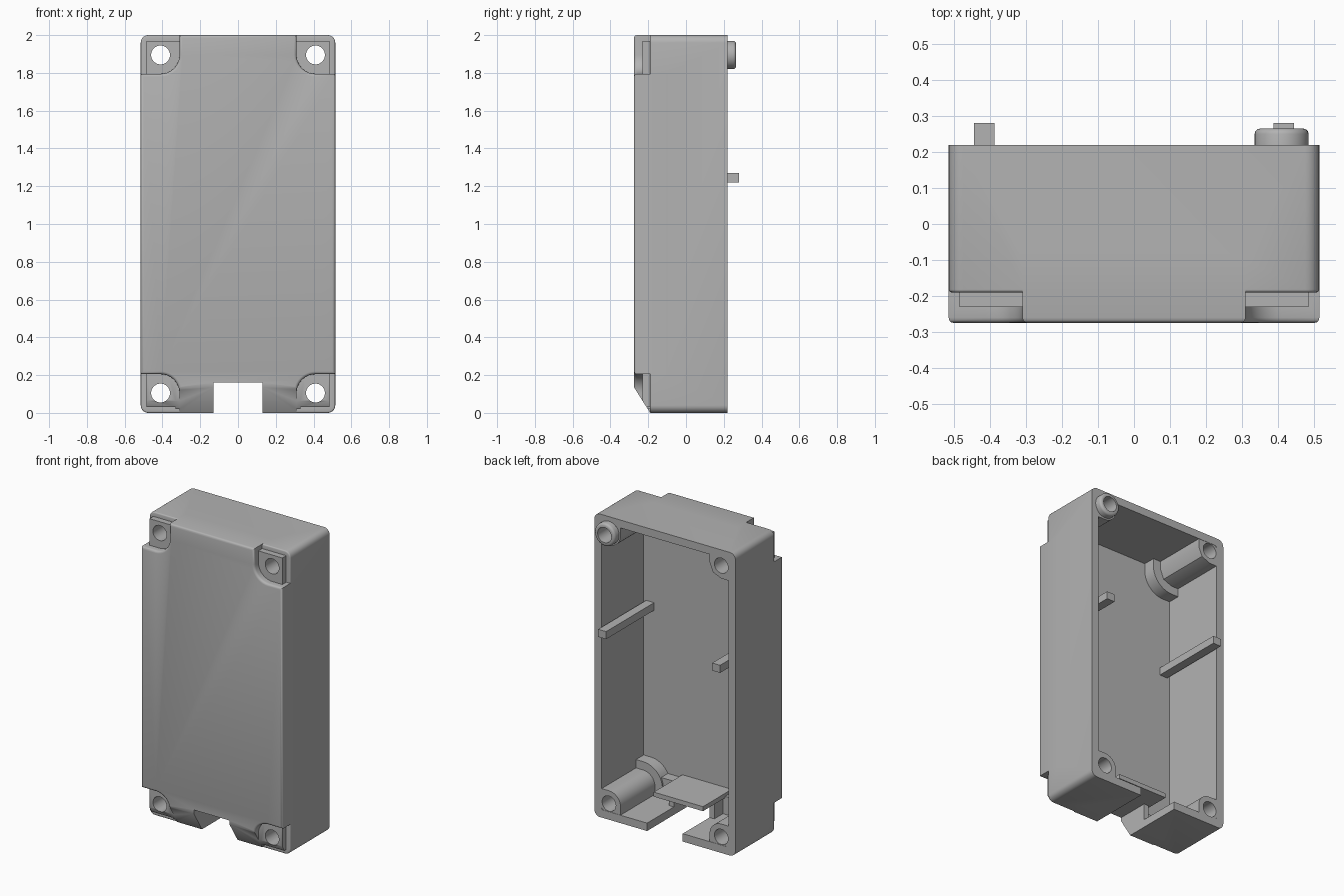
import bpy, bmesh
from math import sin, cos, pi
from mathutils import Vector

cube = bpy.data.objects.get("Cube")
if cube:
    bpy.data.objects.remove(cube, do_unlink=True)

W, H = 0.515, 2.0            # half width and height
FRONT, STEP, BACK = -0.275, -0.19, 0.22
INSIDE = -0.22               # inner face of the front wall
HOLE = 0.105                 # screw centre, measured from the outer corner
CORNERS = [(1, 0), (1, 1), (-1, 1), (-1, 0)]   # x side, top or bottom

grey = bpy.data.materials.new("light_grey")
grey.use_nodes = True
grey.diffuse_color = (0.45, 0.45, 0.45, 1)
bsdf = next(n for n in grey.node_tree.nodes if n.type == 'BSDF_PRINCIPLED')
bsdf.inputs["Base Color"].default_value = grey.diffuse_color


def prism(name, points, start, end, axis="y", bevel=0.0, bevel_end="start"):
    """Extrude a profile along y (points are x, z) or along x (points are y, z)."""
    def place(p, d):
        return (p[0], d, p[1]) if axis == "y" else (d, p[0], p[1])
    bm = bmesh.new()
    first = [bm.verts.new(place(p, start)) for p in points]
    last = [bm.verts.new(place(p, end)) for p in points]
    caps = {"start": bm.faces.new(first), "end": bm.faces.new(last[::-1])}
    n = len(points)
    for i in range(n):
        j = (i + 1) % n
        bm.faces.new((first[i], last[i], last[j], first[j]))
    bmesh.ops.recalc_face_normals(bm, faces=bm.faces)
    if bevel:
        bmesh.ops.bevel(bm, geom=list(caps[bevel_end].edges), offset=bevel,
                        segments=3, profile=0.5, affect='EDGES')
    mesh = bpy.data.meshes.new(name)
    bm.to_mesh(mesh)
    bm.free()
    mesh.materials.append(grey)
    obj = bpy.data.objects.new(name, mesh)
    bpy.context.collection.objects.link(obj)
    return obj


def rect(x0, x1, z0, z1):
    return [(x0, z0), (x1, z0), (x1, z1), (x0, z1)]


def arc(cx, cz, r, a0, a1, steps):
    return [(cx + r * cos(a0 + (a1 - a0) * i / steps),
             cz + r * sin(a0 + (a1 - a0) * i / steps)) for i in range(steps + 1)]


def circle(cx, cz, r, steps=32):
    return arc(cx, cz, r, 0, 2 * pi, steps)[:-1]


def rounded(inset, r):
    x, z0, z1 = W - inset - r, inset + r, H - inset - r
    return (arc(x, z0, r, -pi / 2, 0, 6) + arc(x, z1, r, 0, pi / 2, 6)
            + arc(-x, z1, r, pi / 2, pi, 6) + arc(-x, z0, r, pi, 1.5 * pi, 6))


def from_corner(sx, top, pts):
    """Turn distances from an outer corner into x, z."""
    return [(sx * (W - u), H - v if top else v) for u, v in pts]


def corner_shape(sx, top, r, start, steps=10):
    """Corner block with one rounded inner corner, centred on the screw."""
    reach = HOLE + r
    pts = [(start, start), (reach, start)] + arc(HOLE, HOLE, r, 0, pi / 2, steps)
    return from_corner(sx, top, pts + [(start, reach)])


def combine(target, tool, operation):
    mod = target.modifiers.new("cut", 'BOOLEAN')
    mod.operation, mod.solver, mod.object = operation, 'EXACT', tool
    bpy.context.view_layer.objects.active = target
    bpy.ops.object.modifier_apply(modifier=mod.name)
    bpy.data.objects.remove(tool, do_unlink=True)


def screw(sx, top):
    return from_corner(sx, top, [(HOLE, HOLE)])[0]


# Case: rounded body plus a raised front with four notched corners
case = prism("enclosure_shell", rounded(0, 0.04), STEP, BACK, bevel=0.008)
outline = []
for sx, top in CORNERS:
    edge = from_corner(sx, top, [(0, HOLE + 0.1)]
                       + arc(HOLE, HOLE, 0.1, pi / 2, 0, 10) + [(HOLE + 0.1, 0)])
    outline += edge if (sx > 0) == bool(top) else edge[::-1]
combine(case, prism("raised_front", outline, FRONT, -0.1, bevel=0.015), 'UNION')

# Hollow the case from the back
combine(case, prism("cavity", rounded(0.052, 0.015), INSIDE, BACK + 0.1), 'DIFFERENCE')

# Inner shells of the notches and the screw posts
for sx, top in CORNERS:
    combine(case, prism("notch_shell", corner_shape(sx, top, 0.14, 0.03),
                        INSIDE - 0.01, -0.14), 'UNION')
    flat = sx < 0 and top
    combine(case, prism("screw_post", corner_shape(sx, top, 0.085, 0.035, 2 if flat else 10),
                        -0.16, BACK - 0.002), 'UNION')

# Thick wall behind the sloped lower front
combine(case, prism("lower_wall", rect(-0.33, 0.33, 0.02, 0.17), INSIDE - 0.01, -0.15), 'UNION')

# Slope, cable slot and screw holes
slope = [(STEP, 0), (STEP, -0.05), (-0.3, -0.05), (-0.3, 0.175)]
combine(case, prism("slope_cut", slope, -0.6, 0.6, axis="x"), 'DIFFERENCE')
combine(case, prism("slot_cut", rect(-0.13, 0.13, -0.05, 0.16), -0.4, 0.4), 'DIFFERENCE')
for sx, top in CORNERS:
    combine(case, prism("hole_cut", circle(*screw(sx, top), 0.05), -0.4, 0.4), 'DIFFERENCE')

# Raised collar on the upper left screw post
cx, cz = screw(1, 1)
collar = prism("locating_collar", circle(cx, cz, 0.075), 0.2, 0.265, bevel=0.015, bevel_end="end")
combine(collar, prism("collar_hole", circle(cx, cz, 0.05), 0, 0.4), 'DIFFERENCE')

# Locating bars along the side walls
for side, sx in (("left", 1), ("right", -1)):
    prism(side + "_locating_bar", rect(*sorted((sx * 0.387, sx * 0.445)), 1.22, 1.27),
          INSIDE - 0.01, 0.28)
    # Cheeks beside the cable slot
    prism(side + "_slot_cheek", rect(*sorted((sx * 0.13, sx * 0.165)), 0.03, 0.165),
          -0.16, -0.06)

# Shelf over the cable slot
prism("slot_shelf", rect(-0.18, 0.18, 0.16, 0.19), INSIDE - 0.01, 0.08)

# Smooth rounded surfaces, keep corners crisp
for obj in bpy.context.scene.objects:
    if obj.type == 'MESH' and obj.data.materials and obj.data.materials[0] == grey:
        bpy.ops.object.select_all(action='DESELECT')
        obj.select_set(True)
        bpy.context.view_layer.objects.active = obj
        bpy.ops.object.shade_smooth_by_angle(angle=0.6)
